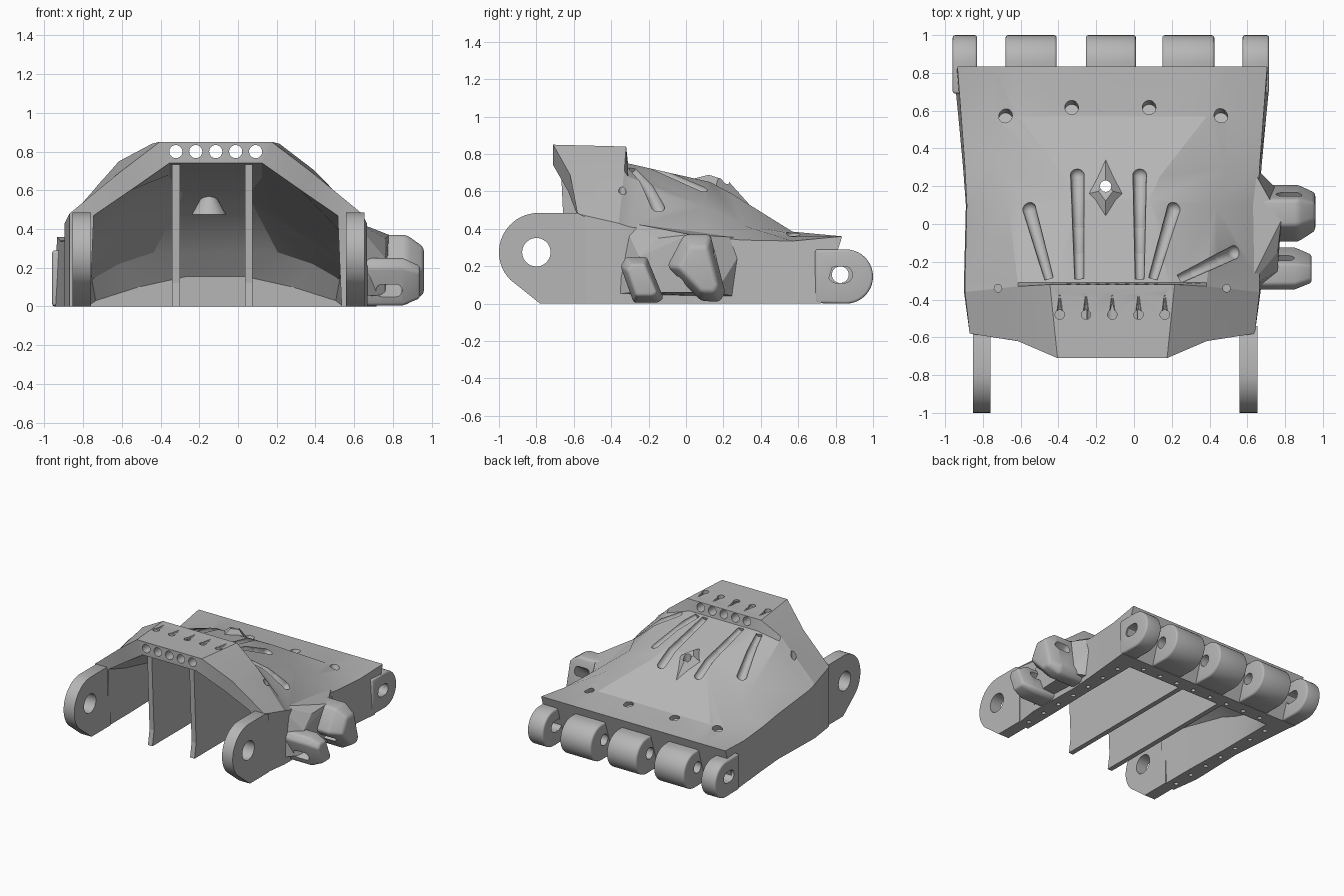
import bpy, bmesh, math
from mathutils import Vector, Matrix
from mathutils.bvhtree import BVHTree

if "Cube" in bpy.data.objects:
    bpy.data.objects.remove(bpy.data.objects["Cube"], do_unlink=True)

grey = bpy.data.materials.new("plain_grey")
grey.use_nodes = True
grey.diffuse_color = (0.47, 0.47, 0.47, 1)
grey.node_tree.nodes["Principled BSDF"].inputs["Base Color"].default_value = grey.diffuse_color

CX = -0.115
X, Y, Z = Vector((1, 0, 0)), Vector((0, 1, 0)), Vector((0, 0, 1))


def finish(name, bm):
    bmesh.ops.recalc_face_normals(bm, faces=bm.faces)
    mesh = bpy.data.meshes.new(name)
    bm.to_mesh(mesh)
    bm.free()
    mesh.materials.append(grey)
    obj = bpy.data.objects.new(name, mesh)
    bpy.context.collection.objects.link(obj)
    return obj


def activate(obj):
    bpy.ops.object.select_all(action="DESELECT")
    obj.select_set(True)
    bpy.context.view_layer.objects.active = obj


def smooth(obj, degrees=28):
    activate(obj)
    bpy.ops.object.shade_smooth_by_angle(angle=math.radians(degrees))


def bevel(obj, width):
    mod = obj.modifiers.new("bevel", "BEVEL")
    mod.width, mod.segments = width, 3
    activate(obj)
    bpy.ops.object.modifier_apply(modifier=mod.name)


def cut(obj, bm):
    """Subtract everything in bm from obj."""
    cutter = finish("cutter", bm)
    cutter.hide_render = True
    mod = obj.modifiers.new("cut", "BOOLEAN")
    mod.object, mod.solver, mod.use_self = cutter, "EXACT", True
    activate(obj)
    bpy.ops.object.modifier_apply(modifier=mod.name)
    bpy.data.objects.remove(cutter, do_unlink=True)


def rod(bm, p, q, r1, r2=None, sides=20):
    """Cylinder or cone between two points."""
    p, q = Vector(p), Vector(q)
    turn = (q - p).to_track_quat("Z", "Y").to_matrix().to_4x4()
    bmesh.ops.create_cone(bm, cap_ends=True, segments=sides, radius1=r1,
                          radius2=r1 if r2 is None else r2, depth=(q - p).length,
                          matrix=Matrix.Translation((p + q) / 2) @ turn)


def prism(bm, pts, thick, origin, u, v, w):
    """Extrude a 2D profile lying in the u-v plane along w."""
    o = Vector(origin)
    ends = [[bm.verts.new(o + u * a + v * b + w * s * thick / 2) for a, b in pts] for s in (-1, 1)]
    bm.faces.new(ends[0])
    bm.faces.new(ends[1])
    for i in range(len(pts)):
        k = (i + 1) % len(pts)
        bm.faces.new((ends[0][i], ends[0][k], ends[1][k], ends[1][i]))


def arc(cy, cz, r, a0, a1, n=20):
    angles = [math.radians(a0 + (a1 - a0) * i / n) for i in range(n + 1)]
    return [(cy + r * math.cos(a), cz + r * math.sin(a)) for a in angles]


def slot(length, r):
    return arc(length / 2, 0, r, -90, 90, 8) + arc(-length / 2, 0, r, 90, 270, 8)


# Palm shell: half sections (offset, y, z) from the bottom edge to the crown
outer = [
    [(.755, -.58, 0), (.755, -.58, .48), (.50, -.62, .69), (.29, -.71, .85)],
    [(.785, -.36, 0), (.78, -.36, .43), (.50, -.33, .71), (.33, -.32, .84)],
    [(.785, -.30, 0), (.78, -.30, .41), (.50, -.31, .68), (.30, -.31, .75)],
    [(.775, .10, 0), (.77, .10, .36), (.55, .10, .52), (.20, .13, .65)],
    [(.79, .30, 0), (.78, .30, .34), (.60, .30, .42), (.25, .25, .585)],
    [(.815, .57, 0), (.80, .57, .335), (.62, .55, .36), (.50, .57, .385)],
    [(.83, .72, 0), (.82, .835, .36), (.62, .835, .36), (.50, .835, .36)]]
inner = [
    [(.65, -.58, 0), (.63, -.58, .47), (.44, -.63, .60), (.24, -.71, .74)],
    [(.65, -.33, 0), (.65, -.33, .38), (.42, -.33, .60), (.24, -.33, .68)],
    [(.65, -.28, 0), (.65, -.28, .37), (.42, -.28, .59), (.24, -.28, .67)],
    [(.66, .10, 0), (.65, .10, .28), (.45, .10, .44), (.17, .12, .58)],
    [(.66, .25, 0), (.65, .25, .22), (.50, .25, .33), (.20, .25, .51)],
    [(.66, .50, 0), (.64, .50, .14), (.50, .50, .22), (.32, .50, .28)],
    [(.66, .60, 0), (.62, .60, .03), (.40, .60, .10), (.15, .60, .155)]]


def skin(bm, rows, bulge):
    grid = []
    for r, row in enumerate(rows):
        lift = bulge if r in (1, 2) else 0
        left = [bm.verts.new((CX - d, y, z + (lift if k == 2 else 0))) for k, (d, y, z) in enumerate(row)]
        right = [bm.verts.new((CX + d, y, z)) for d, y, z in reversed(row)]
        grid.append(left + right)
    for a, b in zip(grid, grid[1:]):
        for i in range(7):
            bm.faces.new((a[i], a[i + 1], b[i + 1], b[i]))
    bm.faces.new(grid[-1])
    return grid


bm = bmesh.new()
out, inn = skin(bm, outer, 0.04), skin(bm, inner, 0)
for i in range(7):
    bm.faces.new((out[0][i], out[0][i + 1], inn[0][i + 1], inn[0][i]))
for r in range(6):
    for e in (0, 7):
        bm.faces.new((out[r][e], out[r + 1][e], inn[r + 1][e], inn[r][e]))
bm.faces.new((out[6][0], out[6][7], inn[6][7], inn[6][0]))
bmesh.ops.recalc_face_normals(bm, faces=bm.faces)
tree = BVHTree.FromBMesh(bm)
shell = finish("palm_shell", bm)


def surface(x, y):
    return tree.ray_cast(Vector((x, y, 2)), -Z)[0]


# Cord channels that follow the surface, bores and fixing holes
bm = bmesh.new()
for (x0, x1, y1) in ((-.45, -.555, .08), (-.29, -.30, .26), (.03, .03, .26), (.10, .21, .08), (.24, .53, -.15)):
    path = [surface(x0 + (x1 - x0) * t / 4, -.29 + (y1 + .29) * t / 4) for t in range(5)]
    for i, (p, q) in enumerate(zip(path, path[1:])):
        rod(bm, p, q, 0.024 + i * .003, 0.027 + i * .003)
        bmesh.ops.create_uvsphere(bm, u_segments=16, v_segments=10, radius=0.028 + i * .003,
                                  matrix=Matrix.Translation(q))
for i in range(-2, 3):
    rod(bm, (CX + i * .103, -.8, .80), (CX + i * .103, -.25, .80), 0.034)
    x = CX + i * .139
    top = surface(x, -.48).z
    rod(bm, (x, -.48, top - .03), (x, -.48, top + .1), 0.025)
    rod(bm, (x, -.48, top), (x, -.37, top), 0.018, 0.003, 10)
for x, y in ((-.68, .575), (-.33, .62), (.08, .62), (.46, .575)):
    p = surface(x, y)
    rod(bm, p - Z * .04 - Y * .02, p + Z * .1 + Y * .04, 0.036)
for x in (-.72, .49):
    p = surface(x, -.34)
    rod(bm, p - Z * .1, p + Z * .1, 0.02)
for s in (-1, 1):
    for i in range(7):
        rod(bm, (CX + s * .71, -.5 + i * .17, -.05), (CX + s * .71, -.5 + i * .17, .04), 0.017, sides=12)
for i in range(8):
    rod(bm, (CX - .56 + i * .16, .64, -.05), (CX - .56 + i * .16, .64, .04), 0.017, sides=12)
rod(bm, (-.15, .2, .3), (-.15, .2, 1), 0.03)
cut(shell, bm)
smooth(shell, 22)

# Faceted boss on the back of the palm and its cone underneath
bm = bmesh.new()
bmesh.ops.create_cone(bm, cap_ends=True, segments=4, radius1=0.17, radius2=0.045, depth=0.09,
                      matrix=Matrix.Translation((-.15, .16, .63)) @ Matrix.Rotation(-.3, 4, "X")
                      @ Matrix.Diagonal((.85, 1.2, 1, 1)))
boss = finish("centre_boss", bm)
bm = bmesh.new()
rod(bm, (-.15, .18, .475), (-.15, .18, .57), 0.09, 0.035, 24)
cone = finish("inner_cone", bm)
for obj in (boss, cone):
    bm = bmesh.new()
    rod(bm, (-.15, .2, .3), (-.15, .2, 1), 0.03)
    cut(obj, bm)
smooth(cone)

# Inner ribs
for name, x in (("right_rib", -.32), ("left_rib", .055)):
    bm = bmesh.new()
    prism(bm, [(-.66, 0), (-.64, .12), (-.67, .75), (-.31, .70), (.12, .60), (.25, .53), (.5, .30),
               (.62, .15), (.62, 0)], 0.04, (x, 0, 0), Y, Z, X)
    finish(name, bm)

# Wrist ears
for name, x in (("right_wrist_ear", -.806), ("left_wrist_ear", .605)):
    bm = bmesh.new()
    prism(bm, arc(-.79, .275, .21, 90, 225) + [(-.78, 0), (-.54, 0), (-.54, .465), (-.58, .485)],
          0.095, (x, 0, 0), Y, Z, X)
    ear = finish(name, bm)
    bm = bmesh.new()
    rod(bm, (x - .2, -.8, .275), (x + .2, -.8, .275), 0.076, sides=40)
    cut(ear, bm)
    smooth(ear)

# Finger knuckles along the back edge
for i, (x0, x1) in enumerate(((-.96, -.83), (-.68, -.41), (-.255, .01), (.15, .425), (.575, .715))):
    end = i in (0, 4)
    bm = bmesh.new()
    prism(bm, arc(.855, .145, .145, -90, 90) + [(.69, .29), (.69, .003)], x1 - x0,
          ((x0 + x1) / 2, 0, 0), Y, Z, X)
    knuckle = finish("knuckle_%d" % (i + 1), bm)
    bevel(knuckle, 0.014)
    bm = bmesh.new()
    prism(bm, slot(.04 if end else .001, .045), .6, ((x0 + x1) / 2, .825, .155), Y, Z, X)
    cut(knuckle, bm)
    smooth(knuckle, 35)

# Thumb mount: tapered root and two leaning lugs sharing a slanted pin line
A, B = Vector((0, .8, .6)), Vector((0, -.6, .8))
bm = bmesh.new()
for p in ((.6, -.42, .05), (.6, -.34, .44), (.6, .34, .35), (.6, .3, .03), (.76, -.26, .06),
          (.76, -.25, .25), (.76, -.15, .35), (.78, .02, .37), (.78, .16, .06)):
    bm.verts.new(p)
bmesh.ops.convex_hull(bm, input=bm.verts)
finish("thumb_root", bm)
lugs = (("thumb_lug_front", .94, (.78, -.23, .14),
         [(-.35, .20), (-.32, .25), (-.21, .25), (-.12, .03), (-.15, .005), (-.28, .005)]),
        ("thumb_lug_back", .96, (.82, .07, .20),
         [(-.10, .20), (-.01, .37), (.13, .37), (.21, .06), (.18, .01), (.08, .015)]))
for name, reach, pin, outline in lugs:
    bm = bmesh.new()
    mid = sum((Vector(p) for p in outline), Vector((0, 0))) / len(outline)
    for x, size in ((.6, 1), (reach - .09, 1), (reach, .68)):
        for p in outline:
            y, z = mid + (Vector(p) - mid) * size
            bm.verts.new((x, y, z))
    hull = bmesh.ops.convex_hull(bm, input=bm.verts)
    bmesh.ops.dissolve_limit(bm, angle_limit=.05, verts=bm.verts, edges=bm.edges)
    lug = finish(name, bm)
    bevel(lug, 0.02)
    bm = bmesh.new()
    prism(bm, slot(.07, .033), .5, pin, X, B, A)
    cut(lug, bm)
    smooth(lug, 35)
